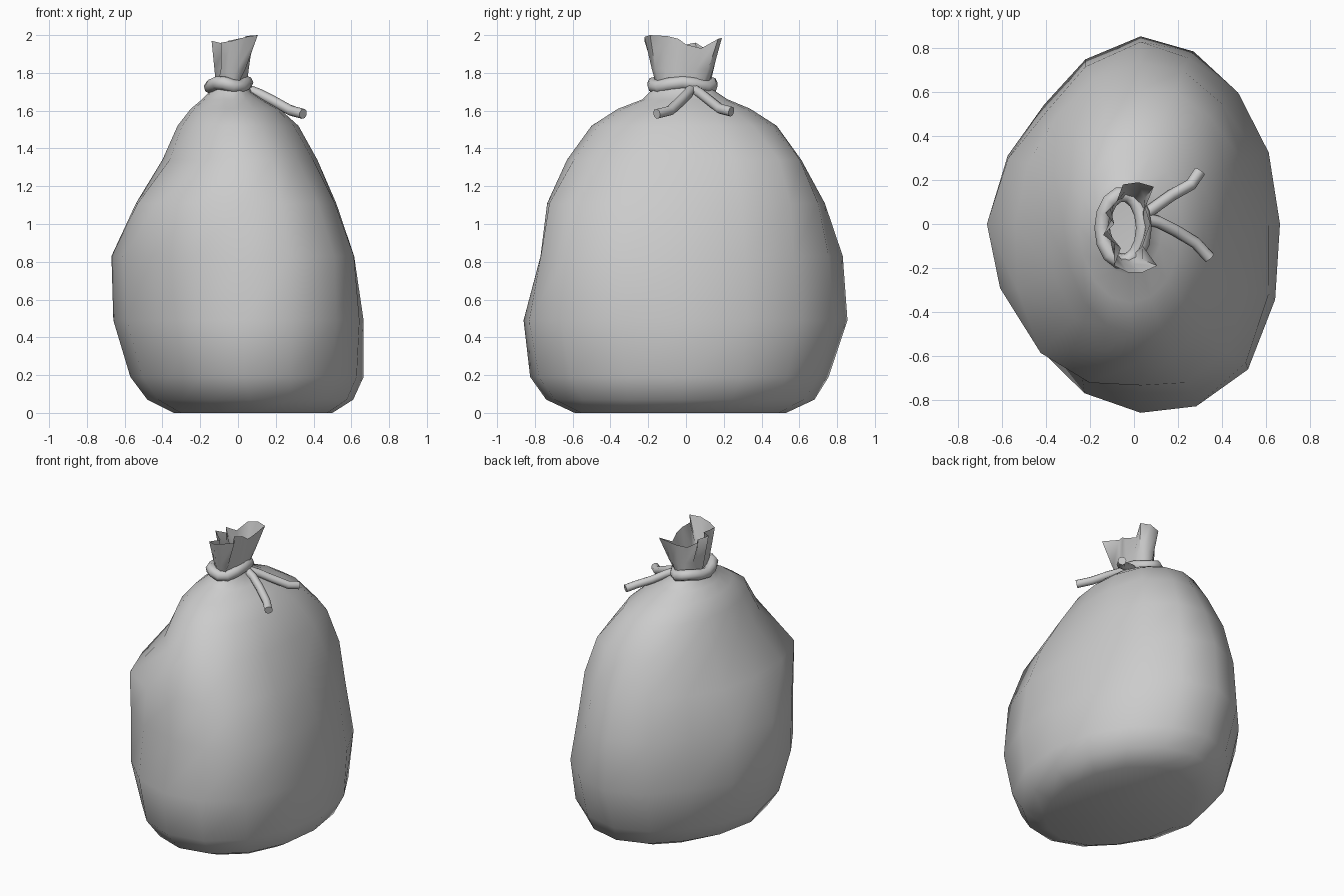
import bpy, bmesh
from math import sin, cos, pi, radians

if "Cube" in bpy.data.objects:
    bpy.data.objects.remove(bpy.data.objects["Cube"])


def loft(name, rings, cap=False):
    """Skin closed rings of points into one mesh; optionally cap the first ring."""
    bm = bmesh.new()
    loops = [[bm.verts.new(p) for p in r] for r in rings]
    n = len(loops[0])
    for a, b in zip(loops, loops[1:]):
        for i in range(n):
            j = (i + 1) % n
            bm.faces.new((a[i], a[j], b[j], b[i]))
    if cap:
        c = bm.verts.new(sum((v.co for v in loops[0]), loops[0][0].co * 0) / n)
        for i in range(n):
            bm.faces.new((loops[0][(i + 1) % n], loops[0][i], c))
    me = bpy.data.meshes.new(name)
    bm.to_mesh(me)
    bm.free()
    ob = bpy.data.objects.new(name, me)
    bpy.context.collection.objects.link(ob)
    return ob


def smooth(ob, angle=None):
    bpy.ops.object.select_all(action='DESELECT')
    ob.select_set(True)
    bpy.context.view_layer.objects.active = ob
    if angle:
        bpy.ops.object.shade_smooth_by_angle(angle=radians(angle))
    else:
        bpy.ops.object.shade_smooth()


def cord(name, pts, radius, cyclic=False):
    """Round cord along a path, turned into a mesh."""
    cu = bpy.data.curves.new(name, 'CURVE')
    cu.dimensions = '3D'
    cu.bevel_depth = radius
    cu.bevel_resolution = 2
    cu.use_fill_caps = True
    sp = cu.splines.new('POLY')
    sp.points.add(len(pts) - 1)
    for p, co in zip(sp.points, pts):
        p.co = (*co, 1)
    sp.use_cyclic_u = cyclic
    ob = bpy.data.objects.new(name, cu)
    bpy.context.collection.objects.link(ob)
    bpy.ops.object.select_all(action='DESELECT')
    ob.select_set(True)
    bpy.context.view_layer.objects.active = ob
    bpy.ops.object.convert(target='MESH')
    smooth(bpy.context.object, 50)


# sack body: z, x min, x max, y min, y max,
# fullness of the corners: back right, back left, front left, front right
profile = [
    (0.00, -0.34, 0.50, -0.59, 0.53, 1.00, 0.97, 0.97, 1.02),
    (0.07, -0.48, 0.61, -0.74, 0.68, 1.00, 0.95, 0.94, 1.03),
    (0.19, -0.57, 0.665, -0.825, 0.755, 1.00, 0.93, 0.93, 1.04),
    (0.49, -0.66, 0.665, -0.86, 0.855, 0.99, 0.90, 0.94, 1.09),
    (0.83, -0.67, 0.615, -0.77, 0.83, 0.97, 0.87, 0.98, 1.16),
    (1.11, -0.54, 0.52, -0.735, 0.735, 1.06, 0.95, 1.13, 1.13),
    (1.34, -0.40, 0.42, -0.63, 0.61, 1.14, 0.99, 0.97, 1.04),
    (1.52, -0.32, 0.32, -0.50, 0.48, 1.05, 1.00, 1.00, 1.00),
    (1.61, -0.25, 0.22, -0.36, 0.34, 1.00, 1.00, 1.00, 1.00),
    (1.66, -0.19, 0.13, -0.23, 0.22, 1.00, 1.00, 1.00, 1.00),
    (1.70, -0.15, 0.07, -0.19, 0.16, 1.00, 1.00, 1.00, 1.00),
    (1.75, -0.12, 0.05, -0.15, 0.12, 1.00, 1.00, 1.00, 1.00)]
rings = []
for z, x0, x1, y0, y1, *corner in profile:
    t = max(0, (z - 1.3) / 0.45)                  # ring centre drifts to the neck
    cx = 0.03 * (1 - t) - 0.035 * t
    cy = -0.015 * t
    if z < 0.1:
        cx, cy = (x0 + x1) / 2, (y0 + y1) / 2
    ring = []
    for i in range(16):
        a = 2 * pi * i / 16
        k = 1 + (corner[i // 4] - 1) * sin(2 * a) ** 2
        rx = x1 - cx if cos(a) > 0 else cx - x0
        ry = y1 - cy if sin(a) > 0 else cy - y0
        ring.append((cx + rx * cos(a) * k, cy + ry * sin(a) * k, z))
    rings.append(ring)
smooth(loft("sack_body", rings, cap=True))

# gathered, flared mouth with folds pinched inward
rim = [(0.075, 0.00, 1.95), (0.05, 0.08, 1.93), (0.09, 0.17, 1.98),
       (0.02, 0.19, 1.985), (-0.05, 0.18, 1.97), (-0.08, 0.10, 1.93),
       (-0.13, 0.05, 1.96), (-0.09, 0.00, 1.95), (-0.14, -0.05, 1.97),
       (-0.06, -0.11, 1.95), (-0.09, -0.19, 1.96), (-0.03, -0.22, 1.97),
       (0.04, -0.22, 1.99), (0.105, -0.19, 2.00), (0.04, -0.10, 1.995), (0.06, -0.04, 1.98)]
neck = [(-0.035 + 0.08 * cos(2 * pi * i / 16), -0.015 + 0.14 * sin(2 * pi * i / 16), 1.73)
        for i in range(16)]
mid = [(n[0] + (r[0] - n[0]) * 0.4, n[1] + (r[1] - n[1]) * 0.4, 1.82) for n, r in zip(neck, rim)]
smooth(loft("sack_mouth", [neck, mid, rim]), 60)

# tie around the neck
cord("tie_ring", [(-0.05 + 0.095 * cos(2 * pi * i / 14),
                   -0.018 + 0.155 * sin(2 * pi * i / 14),
                   1.737 + 0.012 * cos(6 * pi * i / 14)) for i in range(14)], 0.036, True)

# loose tie ends
cord("tie_end_back", [(0.03, 0.03, 1.72), (0.10, 0.08, 1.69), (0.17, 0.13, 1.65),
                      (0.26, 0.18, 1.61), (0.30, 0.24, 1.595)], 0.027)
cord("tie_end_front", [(0.03, 0.03, 1.72), (0.11, 0.01, 1.69), (0.19, -0.03, 1.65),
                       (0.28, -0.085, 1.60), (0.345, -0.155, 1.583)], 0.027)
